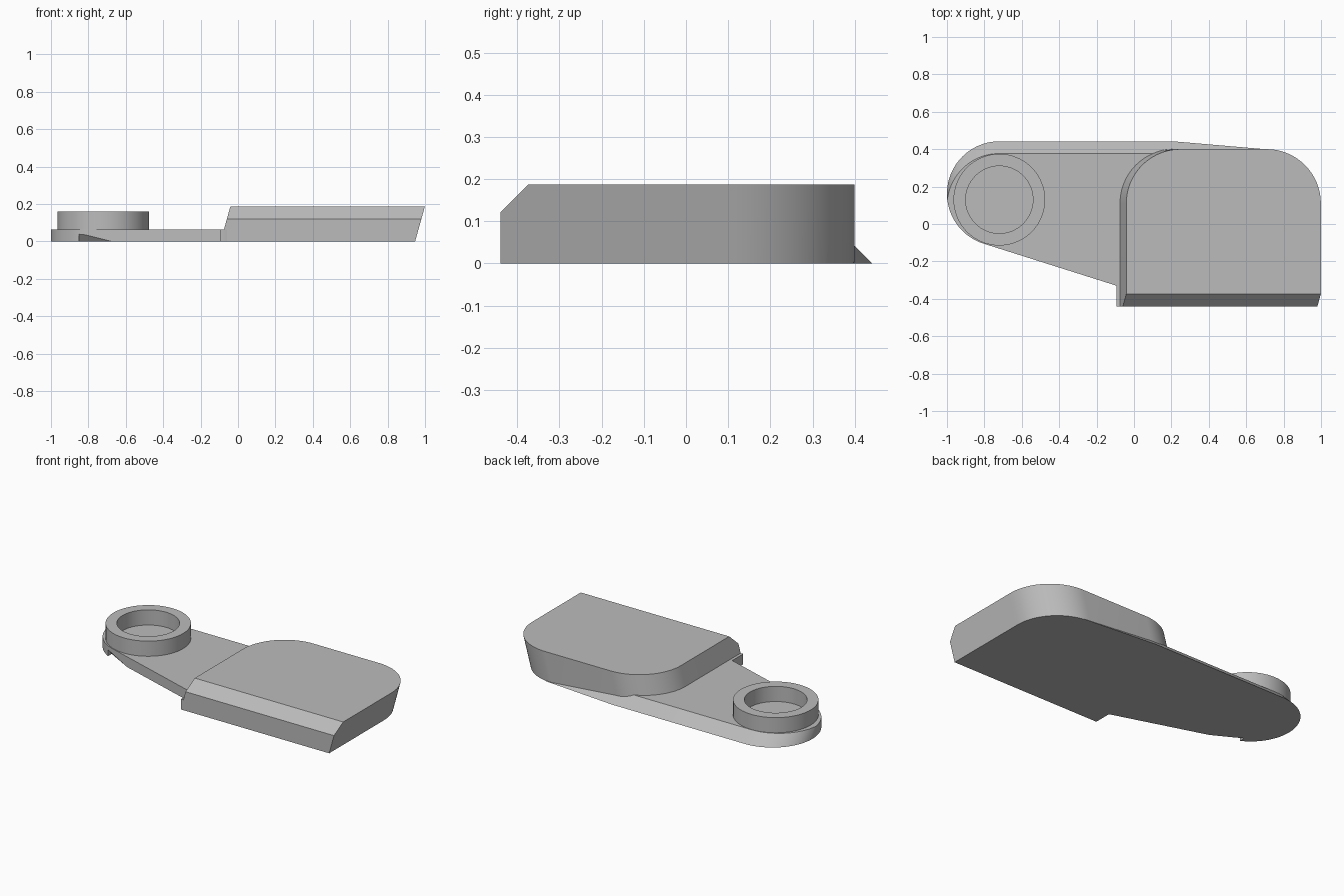
import bpy, bmesh
from math import sin, cos, radians
from mathutils import Vector

cube = bpy.data.objects.get("Cube")
if cube:
    bpy.data.objects.remove(cube)

grey = bpy.data.materials.new("plain_grey")
grey.use_nodes = True
grey.diffuse_color = (0.5, 0.5, 0.5, 1)
grey.node_tree.nodes["Principled BSDF"].inputs["Base Color"].default_value = (0.5, 0.5, 0.5, 1)


def arc(cx, cy, r, start, end, steps):
    angles = [radians(start + (end - start) * i / steps) for i in range(steps + 1)]
    return [(cx + r * cos(a), cy + r * sin(a)) for a in angles]


def finish(name, bm, smooth=True):
    bmesh.ops.recalc_face_normals(bm, faces=bm.faces)
    mesh = bpy.data.meshes.new(name)
    bm.to_mesh(mesh)
    bm.free()
    ob = bpy.data.objects.new(name, mesh)
    bpy.context.collection.objects.link(ob)
    mesh.materials.append(grey)
    if smooth:
        bpy.ops.object.select_all(action='DESELECT')
        ob.select_set(True)
        bpy.context.view_layer.objects.active = ob
        bpy.ops.object.shade_smooth_by_angle(angle=radians(25))
    return ob


def loft(outline, z0, z1, move):
    """Prism whose top outline is moved point by point."""
    bm = bmesh.new()
    low = [bm.verts.new((x, y, z0)) for x, y in outline]
    high = [bm.verts.new((*move(x, y), z1)) for x, y in outline]
    bm.faces.new(low)
    bm.faces.new(high)
    n = len(outline)
    for i in range(n):
        j = (i + 1) % n
        bm.faces.new((low[i], low[j], high[j], high[i]))
    return bm


# Base plate: round end, tapered arm, back edge sloping inward
PLATE_H = 0.065
plate_outline = arc(-0.72, 0.162, 0.28, 90, 252, 48)
plate_outline += [(-0.093, -0.33), (-0.093, -0.44), (-0.06, -0.44),
                  (0.3, -0.3), (0.6, 0.39), (0.7, 0.40), (0.21, 0.442)]
plate = finish("base_plate", loft(
    plate_outline, 0, PLATE_H,
    lambda x, y: (x, y - min(PLATE_H, max(0, y - 0.1295)))))

# Small undercut below the front of the round end
bm = bmesh.new()
for p in [(-0.85, -0.15, -0.01), (-0.85, -0.04, -0.01), (-0.85, -0.15, 0.107),
          (-0.65, -0.15, -0.01)]:
    bm.verts.new(p)
bmesh.ops.convex_hull(bm, input=bm.verts)
cutter = finish("undercut_cutter", bm, False)
cutter.hide_render = True
cutter.hide_set(True)
cut = plate.modifiers.new("undercut", 'BOOLEAN')
cut.operation = 'DIFFERENCE'
cut.object = cutter
cut.solver = 'EXACT'
bpy.context.view_layer.objects.active = plate
bpy.ops.object.modifier_apply(modifier=cut.name)
bpy.data.objects.remove(cutter)

# Raised pad: leaning sides, two rounded back corners, bevelled front edge
pad_outline = [(-0.093, -0.44), (0.947, -0.44)]
pad_outline += arc(0.657, 0.11, 0.29, 0, 90, 24)
pad_outline += arc(0.197, 0.11, 0.29, 90, 180, 24)
bm = loft(pad_outline, 0, 0.187, lambda x, y: (x + 0.052, y))
cut_geom = bmesh.ops.bisect_plane(
    bm, geom=bm.verts[:] + bm.edges[:] + bm.faces[:],
    plane_co=Vector((0, -0.44, 0.121)), plane_no=Vector((0, -1, 1)), clear_outer=True)
bmesh.ops.holes_fill(bm, edges=[e for e in bm.edges if e.is_boundary], sides=0)
finish("raised_pad", bm)

# Ring collar on the round end
bm = bmesh.new()
count = 64
loops = []
for r, z in [(0.245, PLATE_H - 0.005), (0.245, 0.161), (0.18, 0.161), (0.18, PLATE_H - 0.005)]:
    loops.append([bm.verts.new((x, y, z)) for x, y in arc(-0.72, 0.13, r, 0, 360, count)[:-1]])
for k in range(4):
    a, b = loops[k], loops[(k + 1) % 4]
    for i in range(count):
        j = (i + 1) % count
        bm.faces.new((a[i], a[j], b[j], b[i]))
finish("ring_collar", bm)
